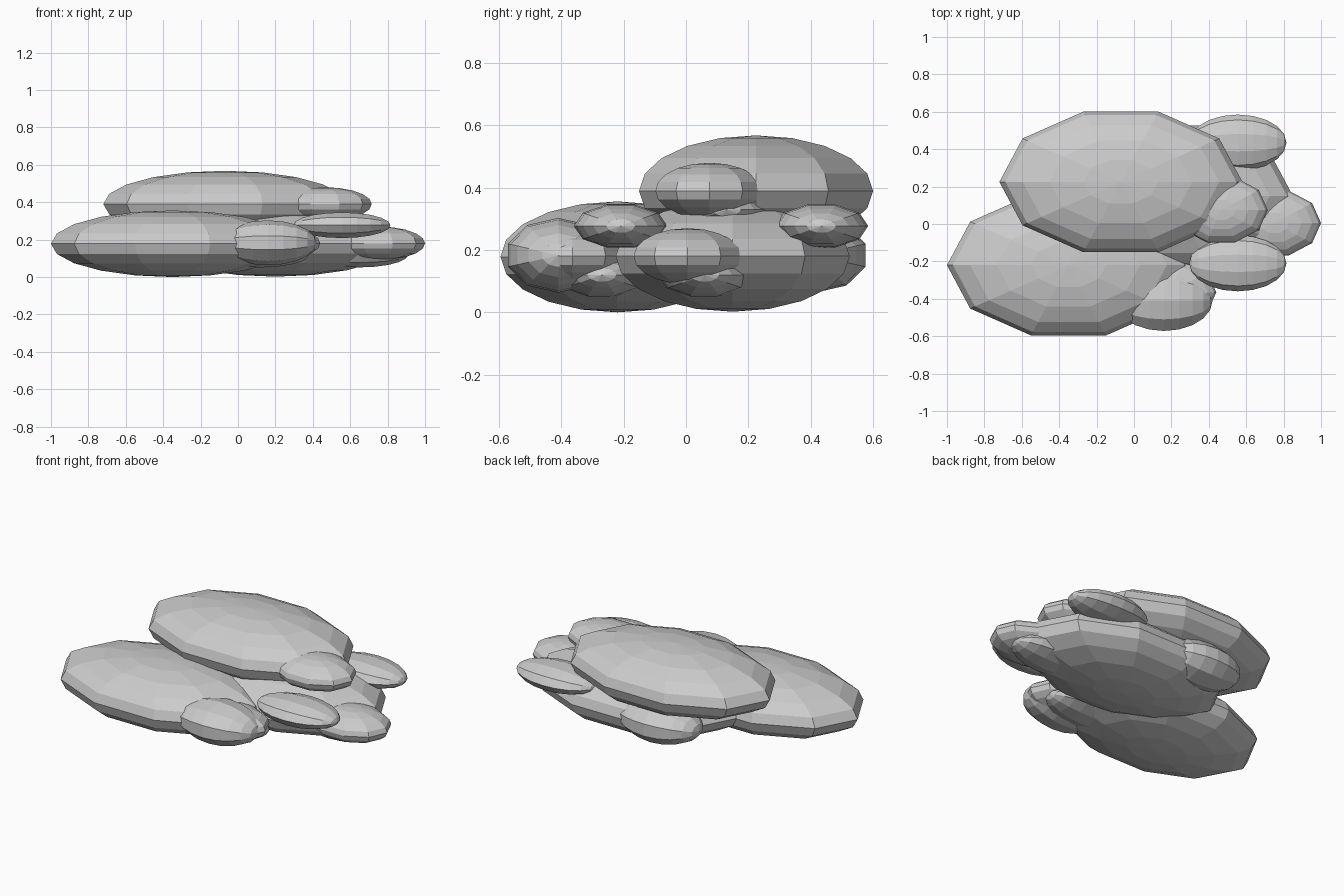
import bpy
import bmesh
from math import radians
from mathutils import Matrix, Vector

cube = bpy.data.objects.get("Cube")
if cube:
    bpy.data.objects.remove(cube, do_unlink=True)

GREY = (0.6, 0.6, 0.6, 1.0)
mat = bpy.data.materials.new("pale grey")
mat.use_nodes = True
mat.diffuse_color = GREY
mat.node_tree.nodes["Principled BSDF"].inputs["Base Color"].default_value = GREY

# Sphere orientations: poles up, poles sideways with corners at the sides,
# poles sideways with corners at top and bottom
UPRIGHT = Matrix.Rotation(radians(90), 4, "Z")
SIDEWAYS = Matrix.Rotation(radians(90), 4, "Y")
SIDEWAYS_FLAT = Matrix.Rotation(radians(90), 4, "X") @ SIDEWAYS


def puff(name, centre, radii, turn=UPRIGHT):
    """Add one flat-faced, squashed ball."""
    mesh = bpy.data.meshes.new(name)
    bm = bmesh.new()
    bmesh.ops.create_uvsphere(bm, u_segments=10, v_segments=10, radius=1, matrix=turn)
    bmesh.ops.scale(bm, vec=radii, verts=bm.verts)
    bmesh.ops.translate(bm, vec=centre, verts=bm.verts)
    bm.to_mesh(mesh)
    bm.free()
    mesh.materials.append(mat)
    obj = bpy.data.objects.new(name, mesh)
    bpy.context.collection.objects.link(obj)


# Three wide puffs, each with a side puff and a small one tucked under it
BIG = (0.65, 0.395, 0.178)
SIDE = (0.25, 0.182, 0.09)
SMALL = (0.26, 0.15, 0.072)
groups = {
    "front": ((-0.35, -0.22, 0.178), (0.19, -0.365, 0.18), (0.12, -0.27, 0.12)),
    "back": ((0.2, 0.15, 0.18), (0.75, 0.005, 0.18), (0.65, 0.06, 0.12)),
    "top": ((-0.07, 0.225, 0.39), (0.465, 0.075, 0.39), (0.37, 0.13, 0.33)),
}
for name, (big, side, under) in groups.items():
    puff(name + "_puff", big, BIG)
    puff(name + "_side_puff", side, SIDE)
    puff(name + "_under_puff", under, SMALL, SIDEWAYS)

# Small puffs on the right shoulder, front and back
for name, y in (("front", -0.21), ("back", 0.435)):
    puff(name + "_shoulder_puff", (0.555, y, 0.277), SMALL, SIDEWAYS)

# Thicker puffs filling the front and back edges
for name, x, y in (("front", 0.16, -0.41), ("back", -0.12, 0.415)):
    puff(name + "_edge_puff", (x, y, 0.183), (0.26, 0.17, 0.12), SIDEWAYS_FLAT)
